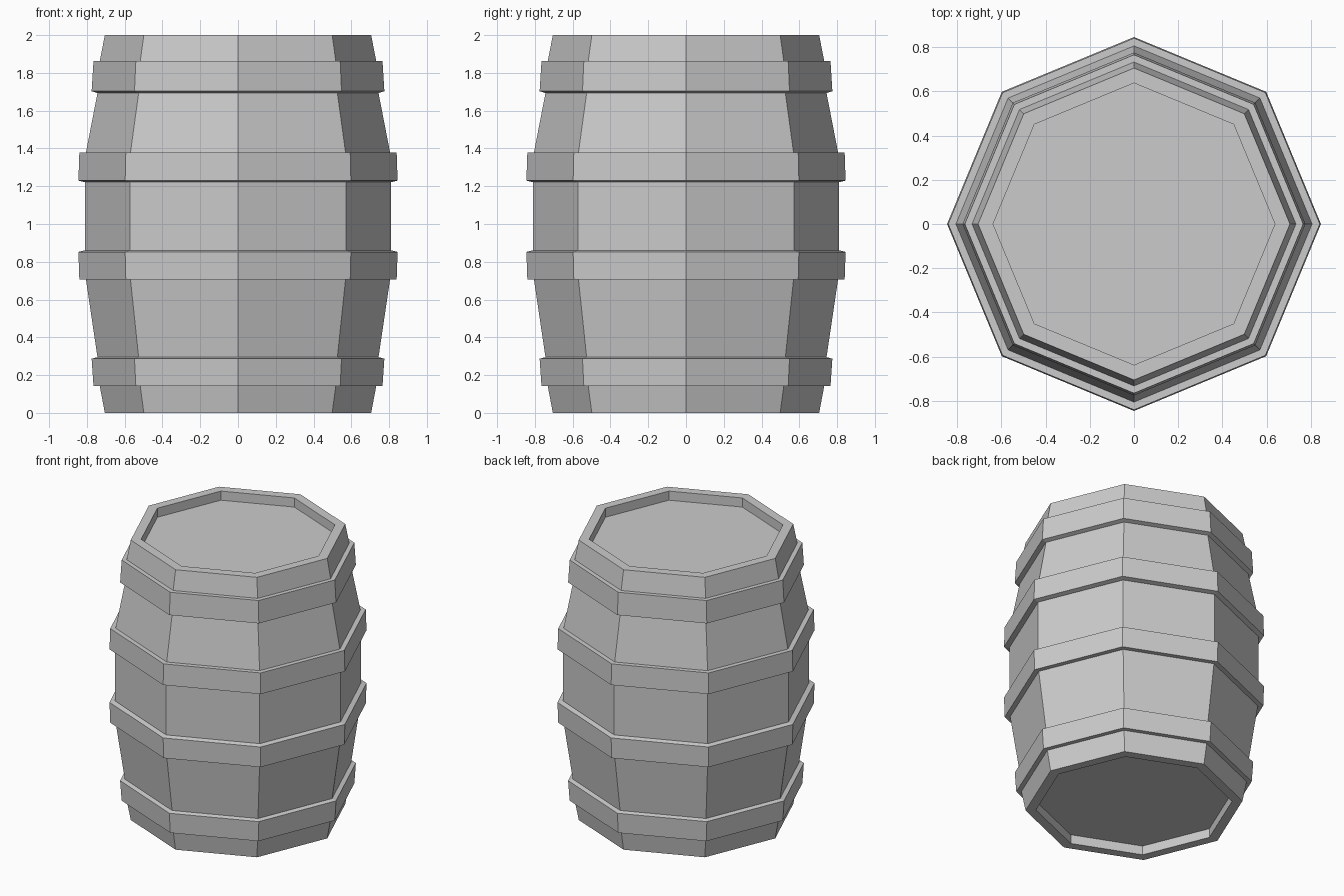
import bpy
import bmesh
import math

SIDES = 8

cube = bpy.data.objects.get("Cube")
if cube:
    bpy.data.objects.remove(cube, do_unlink=True)

# One plain grey for the whole barrel
grey = bpy.data.materials.new("plain grey")
grey.use_nodes = True
colour = (0.6, 0.6, 0.6, 1)
grey.diffuse_color = colour
grey.node_tree.nodes["Principled BSDF"].inputs["Base Color"].default_value = colour


def lathe(name, profile, closed=False):
    """Turn a (radius, z) profile into a flat-sided solid; open ends get caps."""
    bm = bmesh.new()
    rings = []
    for radius, z in profile:
        angles = [math.tau * i / SIDES for i in range(SIDES)]
        rings.append([bm.verts.new((radius * math.cos(a), radius * math.sin(a), z))
                      for a in angles])
    pairs = list(zip(rings, rings[1:]))
    if closed:
        pairs.append((rings[-1], rings[0]))
    else:
        bm.faces.new(rings[0])
        bm.faces.new(rings[-1])
    for low, high in pairs:
        for i in range(SIDES):
            j = (i + 1) % SIDES
            bm.faces.new((low[i], low[j], high[j], high[i]))
    bmesh.ops.recalc_face_normals(bm, faces=bm.faces)
    mesh = bpy.data.meshes.new(name)
    bm.to_mesh(mesh)
    bm.free()
    mesh.materials.append(grey)
    obj = bpy.data.objects.new(name, mesh)
    bpy.context.collection.objects.link(obj)
    return obj


# Bulging body with a recessed head at both ends
lathe("barrel_body", [
    (0.637, 0.065), (0.637, 0), (0.705, 0), (0.732, 0.143), (0.744, 0.295),
    (0.805, 0.706), (0.81, 0.86), (0.81, 1.222), (0.805, 1.379),
    (0.744, 1.693), (0.732, 1.862), (0.705, 2), (0.637, 2), (0.637, 1.935),
])

# Hoops: outer edge z and radius, then the lipped edge facing the barrel's middle
hoops = {
    "bottom_hoop": (0.143, 0.765, 0.287, 0.775, 0.295),
    "lower_middle_hoop": (0.706, 0.84, 0.852, 0.845, 0.86),
    "upper_middle_hoop": (1.379, 0.84, 1.23, 0.845, 1.222),
    "top_hoop": (1.862, 0.765, 1.703, 0.775, 1.693),
}
for name, (edge_z, edge_r, lip_z, lip_r, inner_z) in hoops.items():
    inner_r = edge_r - 0.06
    lathe(name, [(inner_r, edge_z), (edge_r, edge_z), (lip_r, lip_z),
                 (lip_r - 0.031, inner_z), (inner_r, inner_z)], closed=True)
